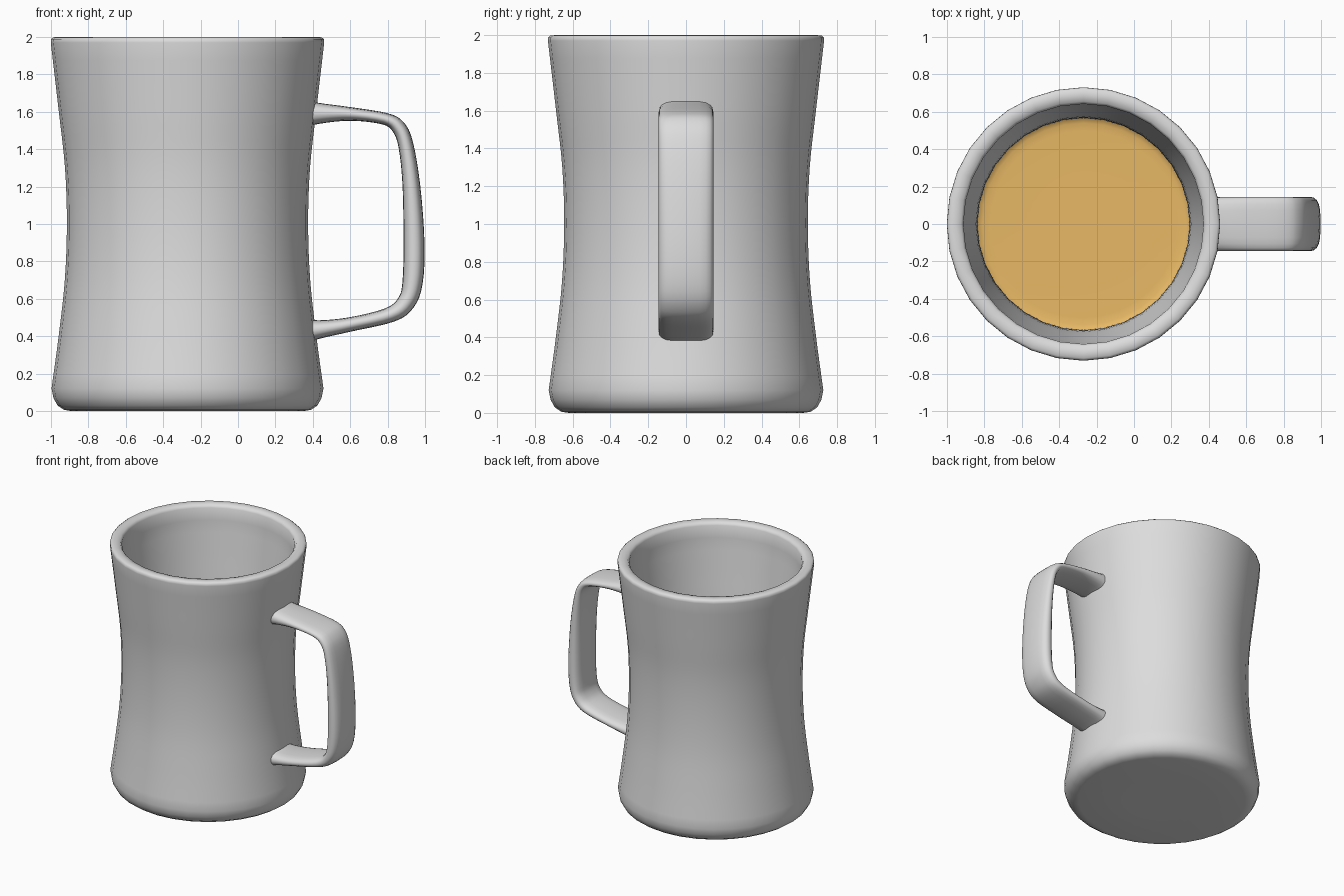
import bpy, bmesh, math
from mathutils import Vector

if "Cube" in bpy.data.objects:
    bpy.data.objects.remove(bpy.data.objects["Cube"])

CX = -0.27      # axis of the cup
SEG = 32


def material(name, rgb):
    m = bpy.data.materials.new(name)
    m.diffuse_color = (*rgb, 1)
    m.use_nodes = True
    m.node_tree.nodes["Principled BSDF"].inputs["Base Color"].default_value = m.diffuse_color
    return m


grey = material("ceramic_grey", (0.72, 0.72, 0.72))
amber = material("drink_amber", (0.8, 0.48, 0.13))


def smooth_path(pts, n=4):
    """Catmull-Rom interpolation through a short list of points."""
    p = [Vector(q) for q in pts]
    p = [2 * p[0] - p[1]] + p + [2 * p[-1] - p[-2]]
    out = []
    for i in range(1, len(p) - 2):
        a, b, c, d = p[i - 1:i + 3]
        for k in range(n):
            t = k / n
            out.append(0.5 * (2 * b + (c - a) * t + (2 * a - 5 * b + 4 * c - d) * t * t
                              + (3 * b - a - 3 * c + d) * t ** 3))
    return out + [p[-2]]


def skin(name, rings, mat, cap_start=True):
    """Bridge closed rings of points and cap the ends."""
    bm = bmesh.new()
    vs = [[bm.verts.new(q) for q in r] for r in rings]
    n = len(vs[0])
    for a, b in zip(vs, vs[1:]):
        for i in range(n):
            j = (i + 1) % n
            bm.faces.new((a[i], a[j], b[j], b[i]))
    if cap_start:
        bm.faces.new(vs[0])
    bm.faces.new(vs[-1][::-1])
    bmesh.ops.recalc_face_normals(bm, faces=bm.faces)
    if not cap_start and bm.faces[:][-1].normal.z < 0:
        bmesh.ops.reverse_faces(bm, faces=bm.faces)
    me = bpy.data.meshes.new(name)
    bm.to_mesh(me)
    bm.free()
    me.materials.append(mat)
    ob = bpy.data.objects.new(name, me)
    bpy.context.collection.objects.link(ob)
    bpy.context.view_layer.objects.active = ob
    ob.select_set(True)
    bpy.ops.object.shade_smooth_by_angle(angle=math.radians(50))
    ob.select_set(False)
    return ob


def circles(profile):
    return [[(CX + r * math.cos(2 * math.pi * i / SEG), r * math.sin(2 * math.pi * i / SEG), z)
             for i in range(SEG)] for r, z in profile]


# Cup: waisted outer wall, rounded rim, inner wall and floor
wall = smooth_path([(0.727, 0.12), (0.689, 0.4), (0.656, 0.7), (0.645, 1.0),
                    (0.655, 1.3), (0.688, 1.6), (0.731, 1.97)])
inside = [(r - 0.079, z) for r, z in reversed(wall) if 0.2 < z < 1.93]
profile = ([(0.3, 0), (0.62, 0), (0.66, 0.006), (0.695, 0.03), (0.717, 0.07)]
           + [tuple(p) for p in wall]
           + [(0.73, 1.988), (0.717, 1.998), (0.69, 2.0), (0.655, 1.995), (0.642, 1.975)]
           + inside
           + [(0.63, 0.18), (0.615, 0.135), (0.585, 0.108), (0.54, 0.1), (0.3, 0.1)])
skin("cup", circles(profile), grey)

# Drink: surface at the waist with a slightly raised edge
skin("drink", circles([(0.572, 1.01), (0.56, 1.0), (0.54, 0.994), (0.5, 0.992), (0.25, 0.992)]),
     amber, cap_start=False)

# Handle: rounded strap between an outer and an inner side curve
outer = smooth_path([(0.35, 1.67), (0.43, 1.648), (0.6, 1.625), (0.8, 1.592), (0.885, 1.545),
                     (0.935, 1.44), (0.975, 1.2), (0.997, 0.9), (0.987, 0.68),
                     (0.94, 0.555), (0.84, 0.48), (0.6, 0.424), (0.43, 0.385), (0.35, 0.355)])
inner = smooth_path([(0.35, 1.51), (0.43, 1.535), (0.6, 1.552), (0.77, 1.533), (0.83, 1.49),
                     (0.86, 1.4), (0.88, 1.2), (0.885, 0.9), (0.88, 0.7),
                     (0.86, 0.61), (0.79, 0.55), (0.6, 0.502), (0.43, 0.485), (0.35, 0.50)])


def power(v, e):
    return math.copysign(abs(v) ** e, v)


rings = []
for o, q in zip(outer, inner):
    mid, half = (o + q) / 2, (o - q) / 2
    ring = []
    for i in range(20):
        a = 2 * math.pi * i / 20
        p = mid + half * power(math.sin(a), 0.85)
        ring.append((p.x, 0.145 * power(math.cos(a), 0.6), p.y))
    rings.append(ring)
skin("handle", rings, grey)
